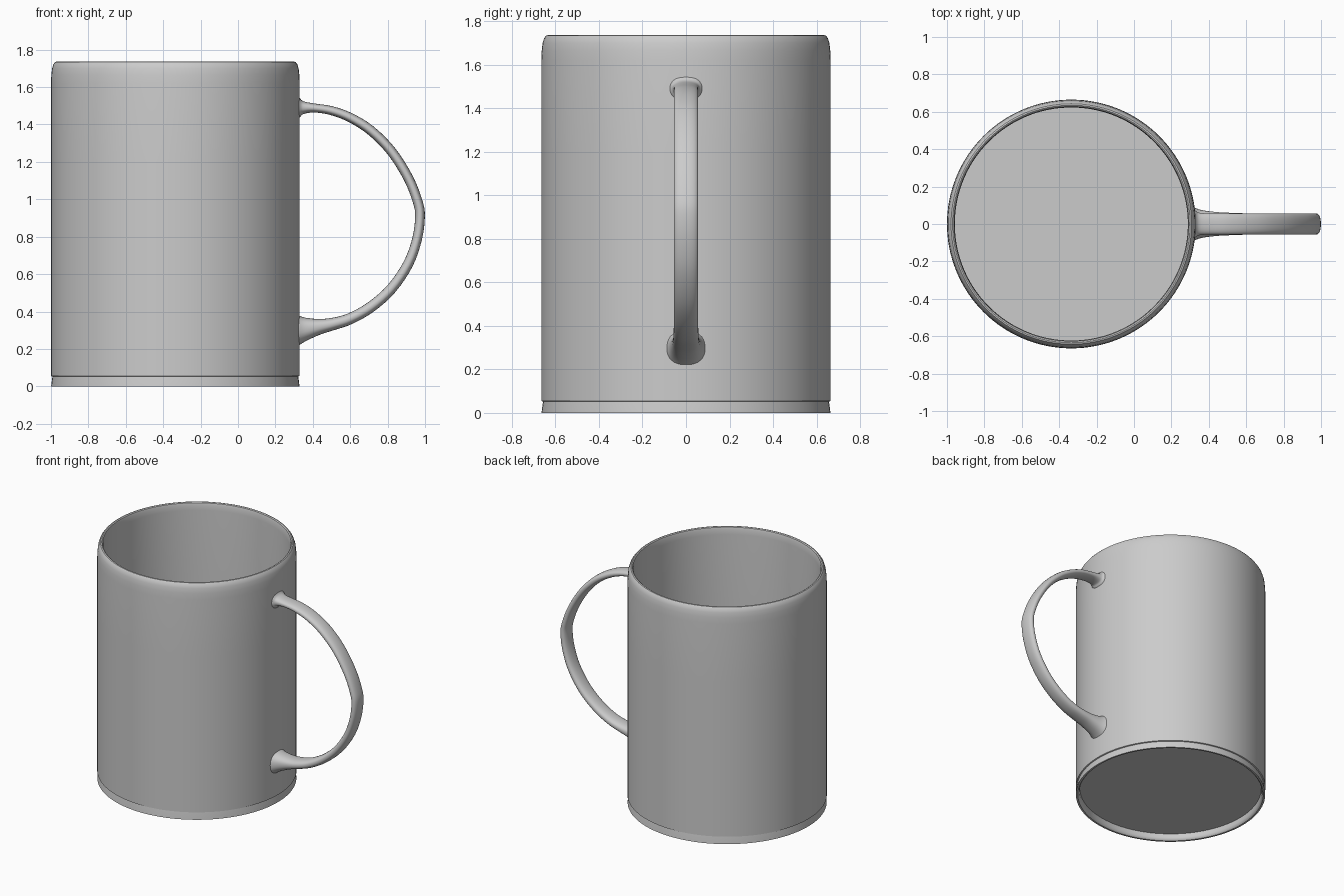
import bpy, math
from mathutils import Vector

if "Cube" in bpy.data.objects:
    bpy.data.objects.remove(bpy.data.objects["Cube"])


def make_object(name, verts, faces, angle=35):
    mesh = bpy.data.meshes.new(name)
    mesh.from_pydata(verts, [], faces)
    mesh.update()
    obj = bpy.data.objects.new(name, mesh)
    bpy.context.collection.objects.link(obj)
    bpy.ops.object.select_all(action='DESELECT')
    obj.select_set(True)
    bpy.context.view_layer.objects.active = obj
    bpy.ops.object.mode_set(mode='EDIT')
    bpy.ops.mesh.select_all(action='SELECT')
    bpy.ops.mesh.normals_make_consistent(inside=False)
    bpy.ops.object.mode_set(mode='OBJECT')
    bpy.ops.object.shade_smooth_by_angle(angle=math.radians(angle))
    return obj


def skin(rings):
    # joins equal closed rings into a capped tube
    n = len(rings[0])
    verts = [v for ring in rings for v in ring]
    faces = [(i * n + j, i * n + (j + 1) % n, (i + 1) * n + (j + 1) % n, (i + 1) * n + j)
             for i in range(len(rings) - 1) for j in range(n)]
    faces += [tuple(range(n)), tuple(range(len(verts) - n, len(verts)))]
    return verts, faces


def circle(cx, r, z, n=128):
    return [(cx + r * math.cos(2 * math.pi * j / n), r * math.sin(2 * math.pi * j / n), z)
            for j in range(n)]


def catmull(a, b, c, d, t):
    return 0.5 * (2 * b + (c - a) * t + (2 * a - 5 * b + 4 * c - d) * t * t
                  + (3 * b - a - 3 * c + d) * t ** 3)


# Cup: (radius, height) from the recessed underside, up the outside, down to the inner floor
profile = [(0.636, 0.048), (0.638, 0.02), (0.643, 0.006), (0.651, 0.0), (0.664, 0.0),
           (0.661, 0.025), (0.657, 0.052), (0.665, 0.055), (0.665, 0.6), (0.665, 1.2),
           (0.665, 1.62), (0.663, 1.665), (0.659, 1.70), (0.652, 1.722), (0.643, 1.734),
           (0.635, 1.736), (0.628, 1.731), (0.624, 1.715), (0.623, 1.68),
           (0.623, 1.2), (0.623, 0.6), (0.623, 0.09)]
make_object("cup_body", *skin([circle(-0.335, r, z) for r, z in profile]))

# Handle: (x, z, half width, half thickness), flared where it meets the cup
stations = [Vector(s) for s in [
    (0.315, 1.490, 0.082, 0.066), (0.331, 1.490, 0.070, 0.052), (0.350, 1.490, 0.060, 0.034),
    (0.41, 1.488, 0.056, 0.024),
    (0.50, 1.474, 0.056, 0.024), (0.60, 1.437, 0.056, 0.025), (0.71, 1.368, 0.056, 0.026),
    (0.82, 1.257, 0.056, 0.026), (0.91, 1.115, 0.056, 0.026), (0.96, 0.99, 0.056, 0.026),
    (0.973, 0.91, 0.056, 0.026), (0.958, 0.79, 0.056, 0.026), (0.91, 0.655, 0.056, 0.027),
    (0.82, 0.522, 0.056, 0.028), (0.71, 0.424, 0.056, 0.029), (0.60, 0.362, 0.057, 0.030),
    (0.51, 0.334, 0.060, 0.033), (0.44, 0.320, 0.064, 0.041), (0.38, 0.310, 0.071, 0.056),
    (0.345, 0.305, 0.079, 0.069), (0.315, 0.302, 0.092, 0.086)]]
padded = [stations[0]] + stations + [stations[-1]]
path = [catmull(*padded[i:i + 4], t / 4) for i in range(len(stations) - 1) for t in range(4)]
path.append(stations[-1])

rings = []
for i, p in enumerate(path):
    d = path[min(i + 1, len(path) - 1)] - path[max(i - 1, 0)]
    tangent = Vector((d[0], 0, d[1])).normalized()
    side = Vector((0, 1, 0))
    out = tangent.cross(side)
    ring = []
    for j in range(32):
        a = 2 * math.pi * j / 32
        c, s = math.cos(a), math.sin(a)
        # slightly squared oval section
        u = math.copysign(abs(c) ** 0.85, c) * p[2]
        v = math.copysign(abs(s) ** 0.85, s) * p[3]
        ring.append(tuple(Vector((p[0], 0, p[1])) + side * u + out * v))
    rings.append(ring)
make_object("handle", *skin(rings), angle=50)
